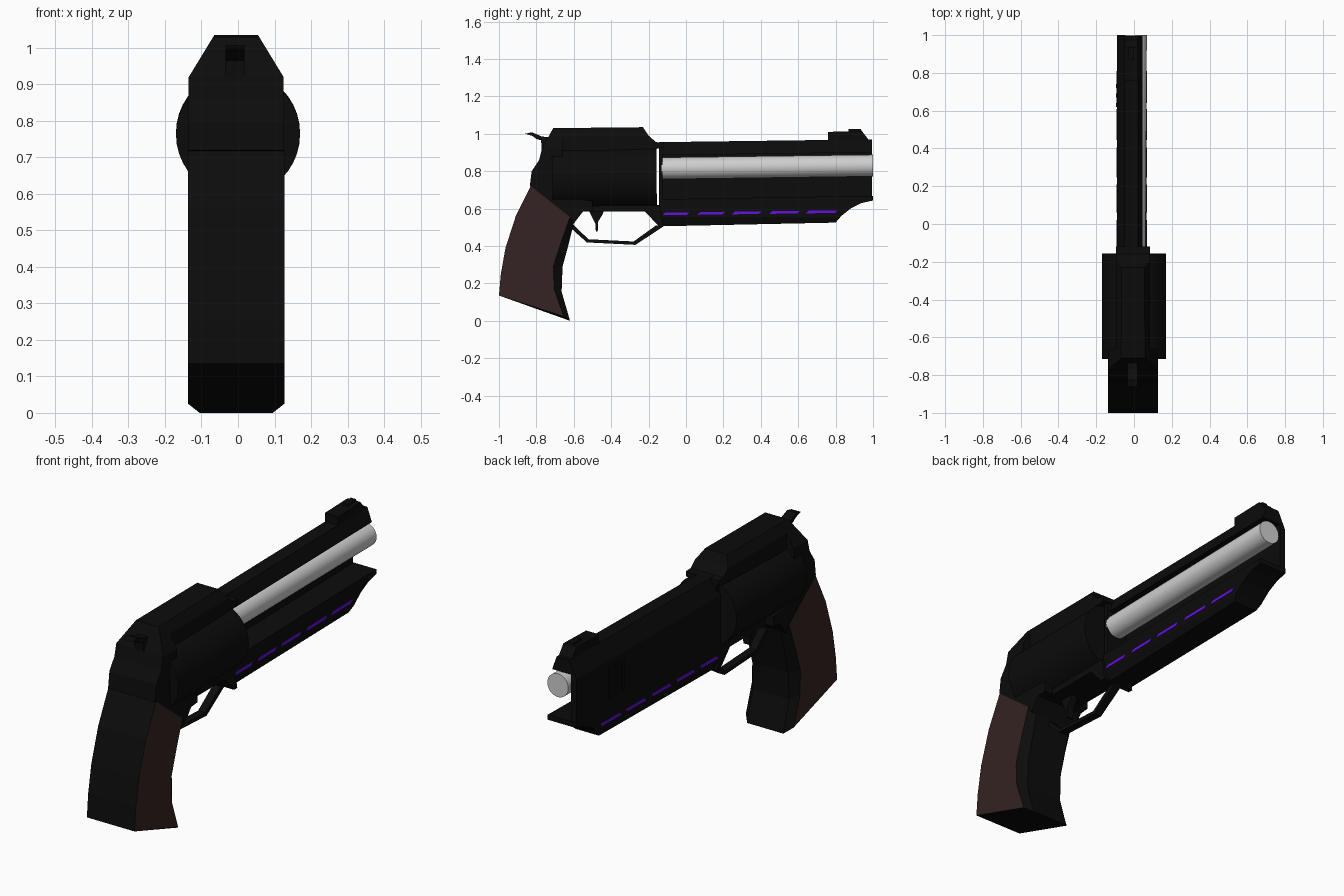
import bpy, bmesh, math
from mathutils import Vector

if "Cube" in bpy.data.objects:
    bpy.data.objects.remove(bpy.data.objects["Cube"])


def material(name, rgb):
    m = bpy.data.materials.new(name)
    m.diffuse_color = (*rgb, 1)
    m.use_nodes = True
    m.node_tree.nodes["Principled BSDF"].inputs["Base Color"].default_value = m.diffuse_color
    return m


BLACK = material("black_metal", (0.0035, 0.0035, 0.0035))
STEEL = material("bright_steel", (0.62, 0.62, 0.62))
BROWN = material("dark_brown_grip", (0.036, 0.017, 0.017))
PURPLE = material("purple_glow", (0.13, 0.005, 0.75))


def finish(name, bm, *mats):
    bmesh.ops.recalc_face_normals(bm, faces=bm.faces)
    me = bpy.data.meshes.new(name)
    bm.to_mesh(me)
    bm.free()
    ob = bpy.data.objects.new(name, me)
    bpy.context.collection.objects.link(ob)
    for m in mats:
        me.materials.append(m)
    return ob


def extrude(bm, points, step):
    """Closed polygon pushed along a vector."""
    face = bm.faces.new([bm.verts.new(p) for p in points])
    new = bmesh.ops.extrude_face_region(bm, geom=[face])["geom"]
    bmesh.ops.translate(bm, vec=step, verts=[v for v in new if isinstance(v, bmesh.types.BMVert)])


def prism(name, profile, w, mat=BLACK, cx=-0.005, clips=()):
    """Side profile (y, z) of half-width w; clips are symmetric chamfers from (x, z) to (x, z)."""
    bm = bmesh.new()
    extrude(bm, [(-w, y, z) for y, z in profile], (2 * w, 0, 0))
    for (x0, z0), (x1, z1) in clips:
        n = Vector((abs(z1 - z0), 0, (x0 - x1) * (1 if z1 > z0 else -1)))
        for s in (1, -1):
            cut = bmesh.ops.bisect_plane(bm, geom=bm.verts[:] + bm.edges[:] + bm.faces[:],
                                         plane_co=(s * x0, 0, z0), plane_no=(s * n.x, 0, n.z),
                                         clear_outer=True)
            edges = [e for e in cut["geom_cut"] if isinstance(e, bmesh.types.BMEdge)]
            bmesh.ops.edgenet_fill(bm, edges=edges)
    bmesh.ops.translate(bm, vec=(cx, 0, 0), verts=bm.verts)
    return finish(name, bm, mat)


def tube(name, a, b, r, mat, sides=32):
    a, b = Vector(a), Vector(b)
    bpy.ops.mesh.primitive_cylinder_add(vertices=sides, radius=r, depth=(b - a).length,
                                        location=(a + b) / 2,
                                        rotation=(b - a).to_track_quat('Z', 'Y').to_euler())
    ob = bpy.context.object
    ob.name = name
    ob.data.materials.append(mat)
    bpy.ops.object.shade_smooth_by_angle(angle=math.radians(35))


# Grip: six-sided rings from (back, panel front edge, front strap), brown side panels
rows = [((-.83, .72), (-.62, .555), (-.60, .52)),
        ((-.91, .56), (-.665, .43), (-.63, .40)),
        ((-.965, .39), (-.71, .29), (-.66, .29)),
        ((-.99, .25), (-.705, .17), (-.665, .155)),
        ((-1.0, .135), (-.655, .025), (-.62, .0))]
bm = bmesh.new()
rings = []
for back, mid, front in rows:
    outline = [(-.132, *back), (-.132, *mid), (-.10, *front),
               (.132, *back), (.132, *mid), (.10, *front)]
    rings.append([bm.verts.new((outline[i][0] - .005, *outline[i][1:])) for i in (0, 1, 2, 5, 4, 3)])
for a, b in zip(rings, rings[1:]):
    for i in range(6):
        j = (i + 1) % 6
        f = bm.faces.new((a[i], a[j], b[j], b[i]))
        f.material_index = 1 if i in (0, 4) else 0
bm.faces.new(rings[0])
bm.faces.new(rings[-1])
finish("grip", bm, BLACK, BROWN)

# Rear frame block behind the drum
prism("rear_frame", [(-.66, 1.03), (-.71, 1.03), (-.77, .92), (-.785, .86), (-.825, .80), (-.835, .72),
                     (-.62, .555), (-.60, .52), (-.55, .585), (-.50, .59), (-.50, .64), (-.66, .66)],
      .13, clips=[((.13, .92), (.06, 1.035))])

# Top strap over the drum and lower strap beneath it
prism("top_strap", [(-.71, 1.03), (-.23, 1.035), (-.20, .99), (-.16, .955), (-.12, .953),
                    (-.12, .928), (-.15, .92), (-.71, .90)],
      .09, clips=[((.09, .985), (.06, 1.035))])
prism("lower_strap", [(-.60, .62), (-.14, .62), (-.12, .505), (-.145, .505), (-.22, .585), (-.60, .585)],
      .085)

# Drum
tube("drum", (0, -.715, .763), (0, -.157, .767), .17, BLACK, 40)

# Barrel, lying in a housing that is open on the right
tube("barrel", (.003, -.13, .815), (.01, 1.0, .83), .058, STEEL)
section = [(.02, .955), (-.05, .955), (-.09, .87), (-.09, .63), (-.06, .63),
           (-.06, .885), (.045, .885)]
bm = bmesh.new()
extrude(bm, [(x, -.145, z) for x, z in section], (0, 1.14, 0.015))
finish("barrel_housing", bm, BLACK)
prism("barrel_rear_plate", [(-.145, .62), (-.145, .94), (-.125, .94), (-.125, .62)], .07, cx=-.012)

# Under-barrel rail with curved front
prism("under_rail", [(-.145, .505), (.80, .525), (.83, .56), (.88, .60), (.94, .63), (1.0, .643),
                     (1.0, .668), (-.145, .65)],
      .078, cx=-.012, clips=[((.078, .555), (.055, .50))])

# Purple dashes along both sides of the rail
for i, (y0, y1) in enumerate([(-.125, .02), (.06, .21), (.245, .405), (.445, .61), (.64, .81)]):
    def line(y, z):
        return (y, z + .013 * y)
    prism(f"glow_strip_{i + 1}", [line(y0, .566), line(y1 - .015, .566), line(y1, .58), line(y0 + .015, .58)],
          .081, PURPLE, cx=-.012)

# Shallow bars on the left of the housing
for i in range(3):
    y = .62 + .05 * i
    prism(f"side_bar_{i + 1}", [(y, .69), (y + .02, .69), (y + .02, .85), (y, .85)], .004, cx=-.09)

# Front sight
prism("front_sight_base", [(.76, .95), (.76, 1.01), (.94, 1.015), (.99, .95), (.99, .93)], .036, cx=-.015)
prism("front_sight_blade", [(.87, 1.0), (.87, 1.025), (.935, 1.026), (.945, 1.0)], .014, cx=-.015)

# Hammer, trigger and guard
prism("hammer", [(-.86, 1.0), (-.825, 1.008), (-.77, .985), (-.72, .98), (-.72, .90), (-.77, .90),
                 (-.775, .965), (-.80, .972), (-.82, .988)], .026, cx=-.008)
prism("trigger", [(-.52, .59), (-.50, .55), (-.485, .52), (-.482, .478), (-.472, .478), (-.47, .53),
                  (-.445, .57), (-.44, .59)], .018)
prism("trigger_guard", [(-.615, .495), (-.53, .419), (-.27, .406), (-.12, .505), (-.16, .51),
                        (-.28, .424), (-.522, .436), (-.60, .512)], .02)
